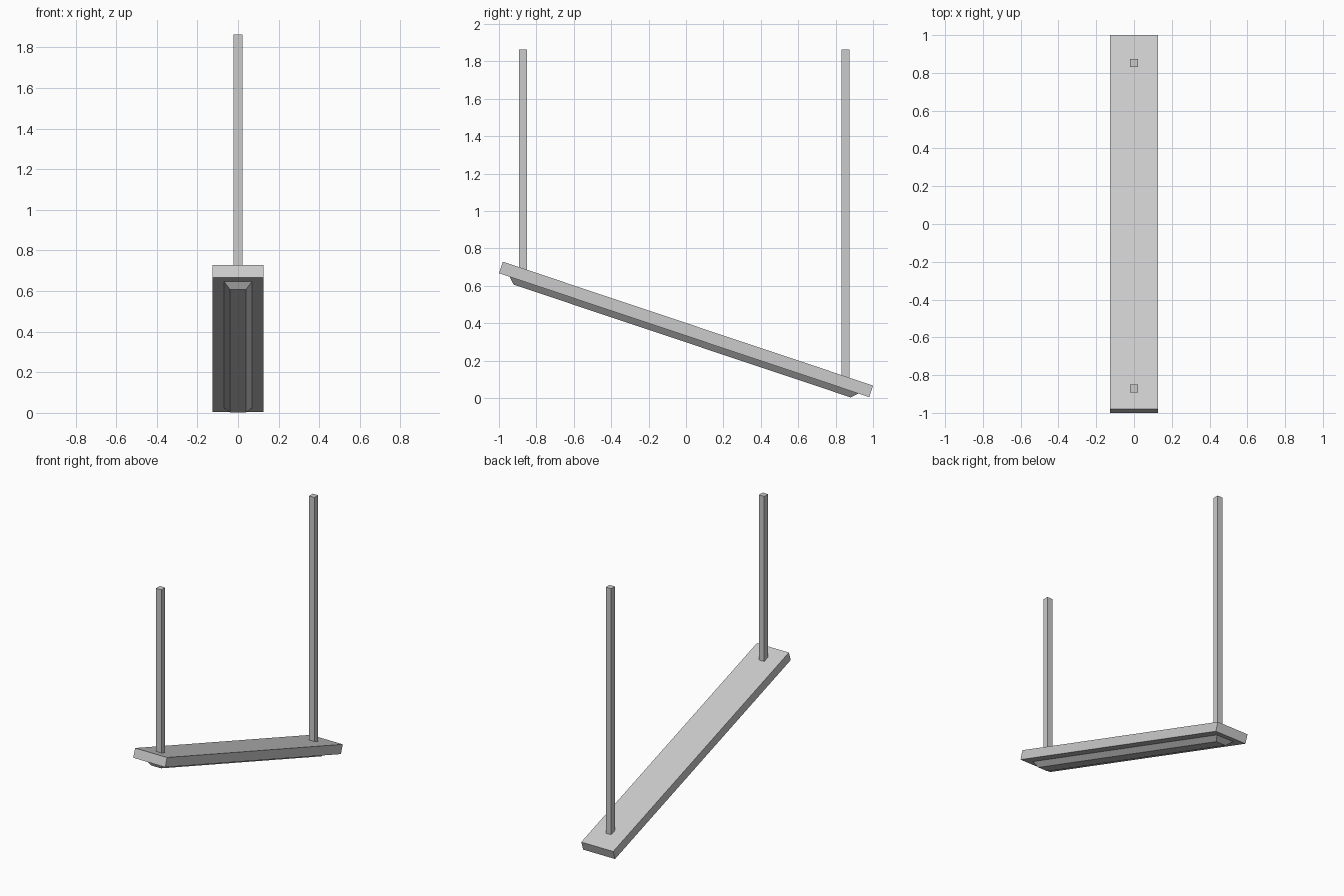
import bpy, bmesh, math
from mathutils import Matrix

if "Cube" in bpy.data.objects:
    bpy.data.objects.remove(bpy.data.objects["Cube"])

TILT = Matrix.Translation((0, 0, 0.367)) @ Matrix.Rotation(math.radians(-18.5), 4, 'X')


def prism(name, top, bottom, matrix):
    """Six-sided block; top and bottom are (half x, half y, z, centre y)."""
    bm = bmesh.new()
    rings = []
    for hx, hy, z, cy in (bottom, top):
        rings.append([bm.verts.new((sx * hx, cy + sy * hy, z))
                      for sx, sy in ((-1, -1), (1, -1), (1, 1), (-1, 1))])
    low, high = rings
    bm.faces.new(low[::-1])
    bm.faces.new(high)
    for i in range(4):
        j = (i + 1) % 4
        bm.faces.new((low[i], low[j], high[j], high[i]))
    mesh = bpy.data.meshes.new(name)
    bm.to_mesh(mesh)
    bm.free()
    ob = bpy.data.objects.new(name, mesh)
    ob.matrix_world = matrix
    bpy.context.collection.objects.link(ob)
    return ob


# Tilted lamp housing
prism("lamp_housing", (0.126, 1.0435, 0.0325, 0), (0.126, 1.0435, -0.0325, 0), TILT)

# Tapered diffuser on the underside
prism("diffuser", (0.069, 0.983, -0.0325, 0), (0.039, 0.951, -0.0655, 0), TILT)

# Vertical hanging rods, each reaching down to the sloping housing
for name, y in (("front_rod", -0.872), ("back_rod", 0.852)):
    foot = 0.401 - y * math.tan(math.radians(18.5)) - 0.01
    prism(name, (0.021, 0.021, 1.863, y), (0.021, 0.021, foot, y), Matrix())
